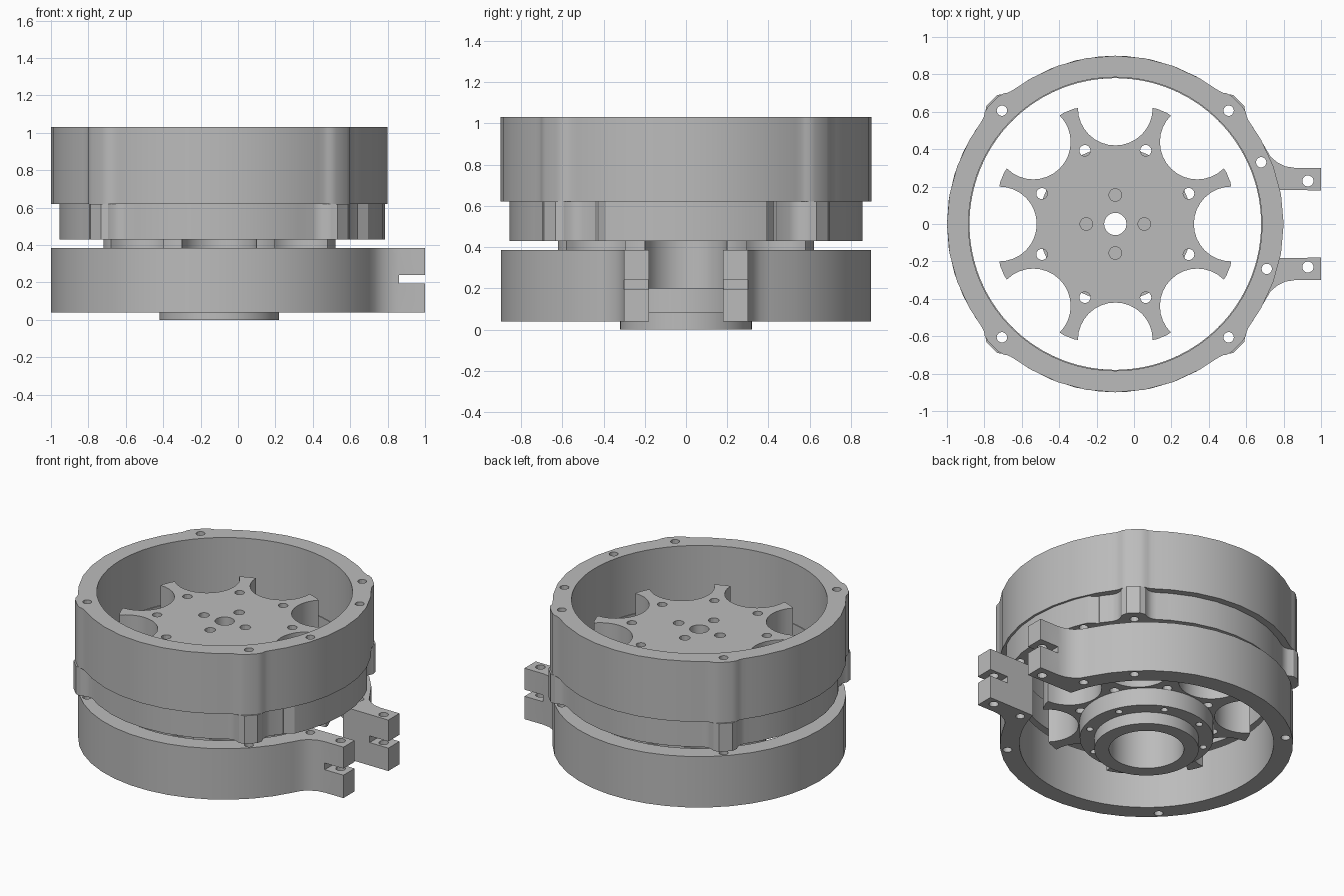
import bpy, bmesh, math
from math import cos, sin, radians

cube = bpy.data.objects.get("Cube")
if cube:
    bpy.data.objects.remove(cube, do_unlink=True)

AXIS_X = -0.1          # axis of the round parts
BOSSES = (45, 135, 225, 315)

metal = bpy.data.materials.new("grey_metal")
metal.use_nodes = True
GREY = (0.5, 0.5, 0.5, 1)
metal.diffuse_color = GREY
metal.node_tree.nodes["Principled BSDF"].inputs["Base Color"].default_value = GREY


def polar(r, deg):
    return AXIS_X + r * cos(radians(deg)), r * sin(radians(deg))


def circle(x, y, r, n):
    return [(x + r * cos(math.tau * i / n), y + r * sin(math.tau * i / n)) for i in range(n)]


def prism(name, outline, z0, z1):
    """Extrude a counter-clockwise outline from z0 to z1."""
    bm = bmesh.new()
    base = bm.faces.new([bm.verts.new((x, y, z0)) for x, y in outline])
    top = bmesh.ops.extrude_face_region(bm, geom=[base])["geom"]
    bmesh.ops.translate(bm, vec=(0, 0, z1 - z0),
                        verts=[g for g in top if isinstance(g, bmesh.types.BMVert)])
    bmesh.ops.recalc_face_normals(bm, faces=bm.faces)
    mesh = bpy.data.meshes.new(name)
    bm.to_mesh(mesh)
    bm.free()
    mesh.materials.append(metal)
    obj = bpy.data.objects.new(name, mesh)
    bpy.context.collection.objects.link(obj)
    return obj


def cut(obj, cutters):
    """Subtract the cutters, bake the result and discard them."""
    for c in cutters:
        c.hide_render = True
        mod = obj.modifiers.new("cut", "BOOLEAN")
        mod.operation, mod.solver, mod.object = "DIFFERENCE", "EXACT", c
    graph = bpy.context.evaluated_depsgraph_get()
    mesh = bpy.data.meshes.new_from_object(obj.evaluated_get(graph))
    obj.modifiers.clear()
    obj.data = mesh
    for c in cutters:
        bpy.data.objects.remove(c, do_unlink=True)


def hole(x, y, r, z0, z1, n=14):
    return prism("hole_cutter", circle(x, y, r, n), z0, z1)


def ring_holes(z0, z1):
    spots = [polar(0.857, a) for a in BOSSES] + [(0.68, 0.33), (0.71, -0.24)]
    return [hole(x, y, 0.028, z0 - 0.05, z1 + 0.05) for x, y in spots]


def ring_outline(radius, bump, pad=None):
    """Circle with a flared lug at every boss and an optional pad at +x."""
    pts = []
    for i in range(36):
        a = i * 10
        if min(abs(a - b) for b in BOSSES) > 9:
            on_pad = pad and min(a, 360 - a) <= 25
            pts.append((a, pad if on_pad else radius))
    for b in BOSSES:
        for d, k in ((2.5, 1), (4.5, 0.75), (5.5, 0.35), (7, 0.1), (9, 0)):
            pts += [(b + s * d, radius + k * (bump - radius)) for s in (-1, 1)]
    if pad:
        pts += [(26, pad), (334, pad), (30.5, radius + 0.005), (329.5, radius + 0.005)]
    return [polar(r, a) for a, r in sorted(pts)]


# Upper and middle rings
upper = prism("upper_ring", ring_outline(0.9, 0.925), 0.62, 1.03)
cut(upper, [hole(AXIS_X, 0, 0.785, 0.5, 1.1, 72)] + ring_holes(0.62, 1.03))
middle = prism("middle_ring", ring_outline(0.855, 0.935, 0.885), 0.43, 0.62)
cut(middle, [hole(AXIS_X, 0, 0.78, 0.3, 0.7, 72)] + ring_holes(0.43, 0.62))

# Lower split ring with two clamp ears
ear = [(1, 0.18), (1, 0.3), (0.86, 0.3), (0.81, 0.308), (0.765, 0.33), (0.73, 0.36)]
outer = [polar(0.9, 27 + 306 * i / 36) for i in range(37)]
inner = [polar(0.78, 346.5 - 333 * i / 72) for i in range(73)]
lower = prism("lower_clamp_ring", ear + outer + [(x, -y) for x, y in reversed(ear)] + inner, 0.04, 0.385)
slot = prism("slot_cutter", [(0.86, -0.5), (1.1, -0.5), (1.1, 0.5), (0.86, 0.5)], 0.195, 0.24)
ear_holes = [hole(0.93, y, 0.03, 0, 0.5) for y in (-0.23, 0.23)]
cut(lower, [slot] + ear_holes + ring_holes(0.04, 0.385))

# Eight-armed wheel: round pockets between slim arms
outline = []
for k in range(8):
    a = 45 * k
    cx, cy = polar(0.62, a)
    for i in range(17):
        t = radians(a + 270 - 180 * i / 16)
        outline.append((cx + 0.2 * cos(t), cy + 0.2 * sin(t)))
    outline += [polar(0.655, a + d) for d in (20, 25)]
wheel = prism("spoked_wheel", outline, 0.2, 0.83)
cutters = [hole(*polar(0.425, 45 * k + 22.5), 0.03, 0.1, 0.9) for k in range(8)]
cutters += [hole(*polar(0.155, 90 * k), 0.034, 0.72, 0.9) for k in range(4)]
cutters += [hole(AXIS_X, 0, 0.06, 0.4, 0.9, 20), hole(AXIS_X, 0, 0.23, 0.1, 0.5, 48)]
cut(wheel, cutters)

# Hub flange and foot under the wheel
flange = prism("hub_flange", circle(AXIS_X, 0, 0.41, 56), 0.08, 0.2)
cut(flange, [hole(AXIS_X, 0, 0.23, 0, 0.3, 48)]
    + [hole(*polar(0.365, 45 * k + 22.5), 0.022, 0, 0.15) for k in range(8)])
foot = prism("hub_foot", circle(AXIS_X, 0, 0.32, 56), 0, 0.08)
cut(foot, [hole(AXIS_X, 0, 0.23, -0.1, 0.2, 48)])

# Smooth the round walls, keep the edges sharp
bpy.ops.object.select_all(action="DESELECT")
for obj in (upper, middle, lower, wheel, flange, foot):
    obj.select_set(True)
bpy.context.view_layer.objects.active = upper
bpy.ops.object.shade_smooth_by_angle(angle=radians(25))
